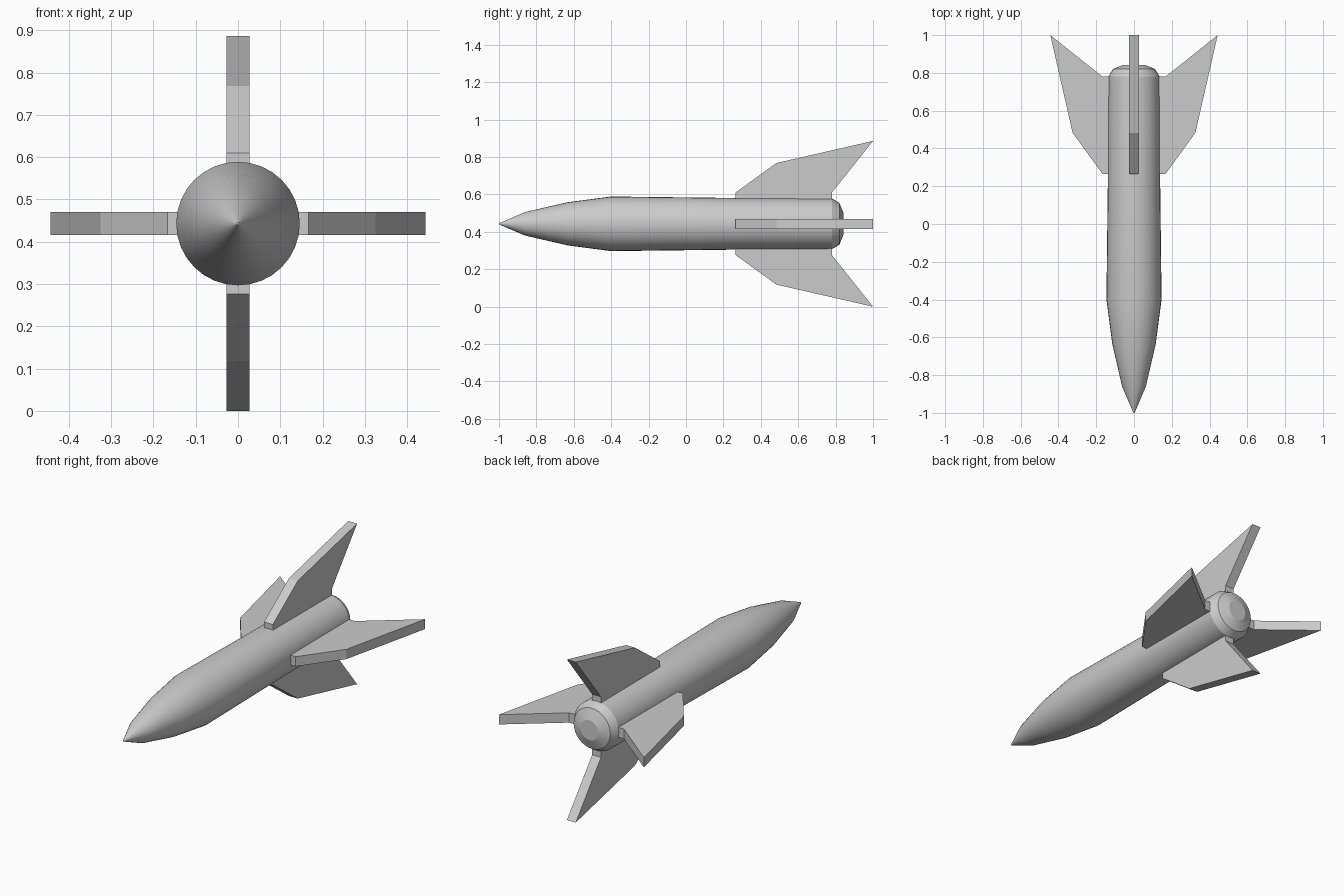
import bpy, bmesh
from math import pi, cos, sin
from mathutils import Matrix

if "Cube" in bpy.data.objects:
    bpy.data.objects.remove(bpy.data.objects["Cube"])

AXIS_Z = 0.443
SIDES = 32


def make_object(name, bm):
    bmesh.ops.recalc_face_normals(bm, faces=bm.faces)
    mesh = bpy.data.meshes.new(name)
    bm.to_mesh(mesh)
    bm.free()
    obj = bpy.data.objects.new(name, mesh)
    bpy.context.collection.objects.link(obj)
    return obj


# Body: (y, radius) profile turned around the long axis
profile = [(-1.0, 0.003), (-0.86, 0.063), (-0.635, 0.115), (-0.40, 0.146),
           (0.27, 0.138), (0.78, 0.136), (0.82, 0.112), (0.843, 0.055)]
bm = bmesh.new()
rings = [[bm.verts.new((r * cos(2 * pi * i / SIDES), y,
                        AXIS_Z + r * sin(2 * pi * i / SIDES)))
          for i in range(SIDES)] for y, r in profile]
for a, b in zip(rings, rings[1:]):
    for i in range(SIDES):
        j = (i + 1) % SIDES
        bm.faces.new((a[i], a[j], b[j], b[i]))
bm.faces.new(rings[0])
bm.faces.new(rings[-1])
body = make_object("body", bm)
bpy.context.view_layer.objects.active = body
body.select_set(True)
bpy.ops.object.shade_smooth_by_angle(angle=pi / 15)

# Fins: swept (y, distance from axis) outline, thickened, four around the tail
outline = [(0.265, 0.12), (0.265, 0.167), (0.483, 0.325),
           (1.0, 0.443), (0.78, 0.167), (0.78, 0.12)]
THICK = 0.054
for k, name in enumerate(("top_fin", "right_fin", "bottom_fin", "left_fin")):
    bm = bmesh.new()
    face = bm.faces.new([bm.verts.new((-THICK / 2, y, r)) for y, r in outline])
    extruded = bmesh.ops.extrude_face_region(bm, geom=[face])["geom"]
    bmesh.ops.translate(bm, vec=(THICK, 0, 0), verts=[
        v for v in extruded if isinstance(v, bmesh.types.BMVert)])
    turn = Matrix.Translation((0, 0, AXIS_Z)) @ Matrix.Rotation(k * pi / 2, 4, 'Y')
    bm.transform(turn)
    make_object(name, bm)
